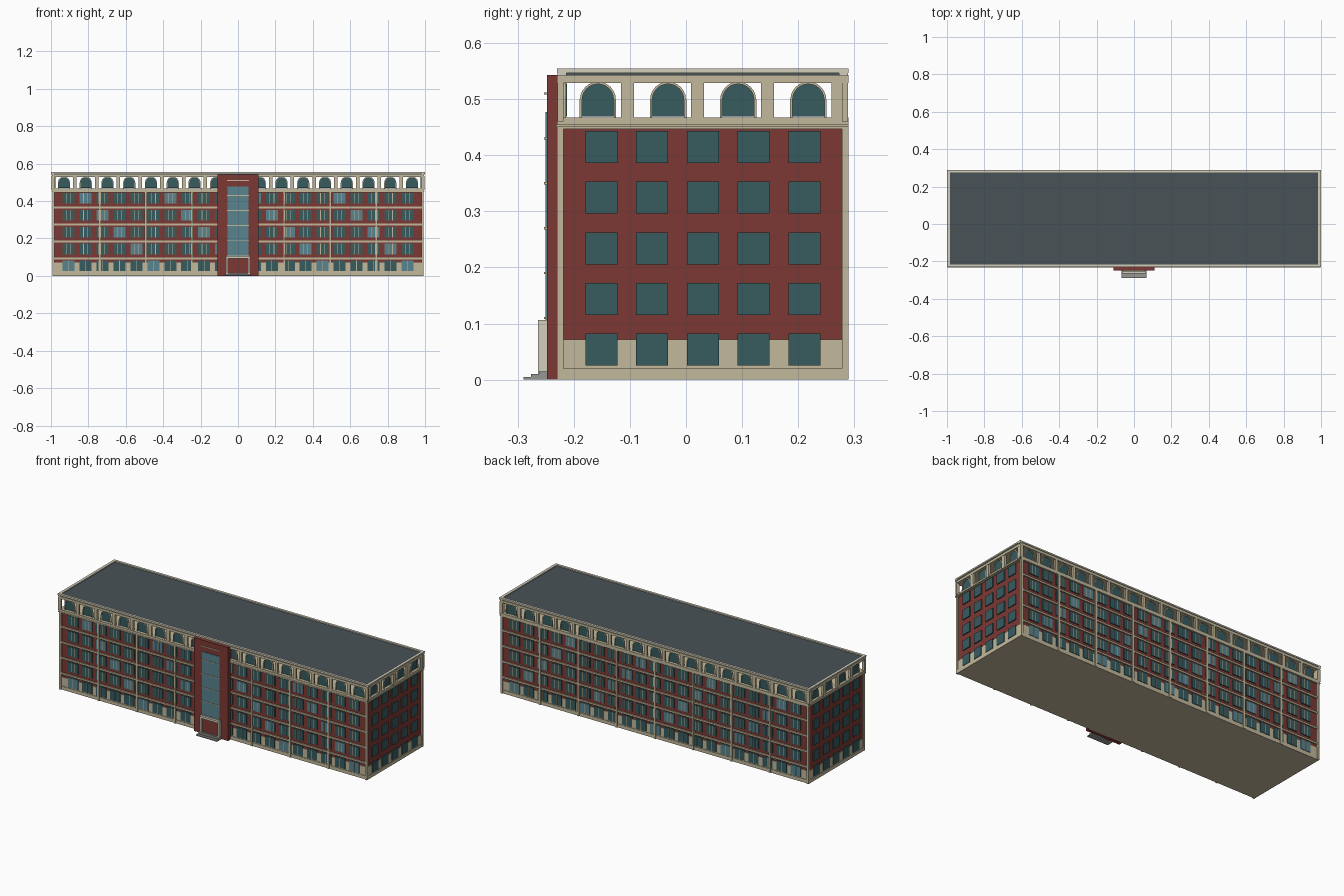
import bpy, bmesh, math
from mathutils import Matrix, Vector

if "Cube" in bpy.data.objects:
    bpy.data.objects.remove(bpy.data.objects["Cube"])


def material(name, rgb):
    m = bpy.data.materials.new(name)
    m.diffuse_color = [((c / 255 + 0.055) / 1.055) ** 2.4 for c in rgb] + [1]
    m.use_nodes = True
    m.node_tree.nodes["Principled BSDF"].inputs["Base Color"].default_value = m.diffuse_color
    return m


RED = material("brick", (124, 56, 51))
STONE = material("stone", (194, 184, 155))
PALE = material("pale_stone", (210, 205, 188))
GLASS = material("dark_glass", (55, 91, 95))
LIT = material("light_glass", (88, 132, 142))
ROOF = material("roofing", (72, 82, 86))
GREY = material("step_grey", (150, 150, 148))
parts = {}


def part(name, mat):
    if name not in parts:
        parts[name] = (bmesh.new(), mat)
    return parts[name][0]


def box(bm, x0, x1, y0, y1, z0, z1, W=Matrix()):
    c = Vector(((x0 + x1) / 2, (y0 + y1) / 2, (z0 + z1) / 2))
    bmesh.ops.create_cube(bm, size=1, matrix=W @ Matrix.Translation(c)
                          @ Matrix.Diagonal((x1 - x0, y1 - y0, z1 - z0, 1)))


def prism(bm, outline, y0, y1, W):
    face = bm.faces.new([bm.verts.new(W @ Vector((x, y0, z))) for x, z in outline])
    out = bmesh.ops.extrude_face_region(bm, geom=[face])
    move = W.to_3x3() @ Vector((0, y1 - y0, 0))
    bmesh.ops.translate(bm, vec=move, verts=[v for v in out["geom"] if isinstance(v, bmesh.types.BMVert)])


def arc(c, r, z, n=12):
    return [(c + r * math.cos(math.pi * k / n), z + r * math.sin(math.pi * k / n)) for k in range(n + 1)]


# wall frames: local x runs along the wall, local -y points outward
T = Matrix.Translation
CENTRE = T((0, 0.03, 0))
FRONT = CENTRE @ T((0, -0.25, 0))
BACK = CENTRE @ Matrix.Diagonal((1, -1, 1, 1)) @ T((0, -0.25, 0))
RIGHT = CENTRE @ T((0.985, 0, 0)) @ Matrix.Rotation(math.pi / 2, 4, "Z")
LEFT = Matrix.Diagonal((-1, 1, 1, 1)) @ RIGHT
FLOOR = 0.0903

# main volume
box(part("brick_body", RED), -0.985, 0.985, -0.22, 0.28, 0.06, 0.45)
box(part("ground_storey", STONE), -0.988, 0.988, -0.222, 0.282, 0, 0.072)
box(part("plinth", STONE), -0.991, 0.991, -0.225, 0.285, 0, 0.02)
box(part("attic_floor", STONE), -0.993, 0.993, -0.23, 0.29, 0.447, 0.467)
box(part("attic_ledge", STONE), -0.998, 0.998, -0.232, 0.29, 0.45, 0.455)
box(part("cornice", STONE), -0.995, 0.995, -0.23, 0.29, 0.529, 0.543)
box(part("roof_deck", ROOF), -0.99, 0.99, -0.226, 0.286, 0.543, 0.549)

# parapet rim around the roof
rim = part("parapet_rim", PALE)
for s in (-1, 1):
    box(rim, -1, 1, 0.03 + s * 0.253 - 0.007, 0.03 + s * 0.253 + 0.007, 0.547, 0.555)
    box(rim, s * 0.992 - 0.008, s * 0.992 + 0.008, -0.23, 0.29, 0.547, 0.555)
    for y in (-0.221, 0.281):
        box(rim, s * 0.992 - 0.008, s * 0.992 + 0.008, y - 0.008, y + 0.008, 0.541, 0.548)


def arched_window(W, c):
    prism(part("arched_glass", GLASS), [(c + 0.029, 0.469)] + arc(c, 0.029, 0.499) + [(c - 0.029, 0.469)],
          0.004, 0.008, W)
    prism(part("arch_surround", STONE), arc(c, 0.032, 0.499) + arc(c, 0.028, 0.499)[::-1], 0.0, 0.006, W)
    for s in (-1, 1):
        m = c + s * 0.0305
        box(part("arch_jambs", STONE), m - 0.002, m + 0.002, 0, 0.006, 0.466, 0.5, W)


# long facades
for W in (FRONT, BACK):
    for i in range(-10, 11):
        x = i * 0.0905
        for f in range(5):
            z = 0.025 + f * FLOOR
            lit = (i + f) % 5 == 0
            glass = part("light_windows", LIT) if lit else part("dark_windows", GLASS)
            box(glass, x - 0.032, x + 0.032, -0.005, 0.005, z, z + 0.057, W)
            for m in ([0] if f == 0 else [-0.0115, 0.0115]):
                box(part("window_mullions", STONE), x + m - 0.0015, x + m + 0.0015, -0.0065, 0, z, z + 0.057, W)
    for f in range(4):
        z = 0.094 + f * FLOOR
        box(part("belt_courses", STONE), -0.987, 0.987, -0.007, 0.002, z - 0.005, z + 0.005, W)
    for i in range(-4, 5):
        x = i * 0.2465
        box(part("pilasters", STONE), x - 0.006, x + 0.006, -0.01, 0.002, 0, 0.45, W)
    for i in range(-8, 9):
        arched_window(W, i * 0.1163)
    for i in range(18):
        x = (i - 8.5) * 0.1163
        box(part("arcade_piers", STONE), x - 0.009, x + 0.009, -0.009, 0.002, 0.46, 0.535, W)

# end facades
for W in (RIGHT, LEFT):
    for i in range(-2, 3):
        for f in range(5):
            z = 0.025 + f * FLOOR
            box(part("end_windows", GLASS), i * 0.0905 - 0.0285, i * 0.0905 + 0.0285,
                -0.006, 0.004, z, z + 0.057, W)
    for i in range(4):
        arched_window(W, -0.187 + i * 0.125)
    for i in range(5):
        y = -0.2595 + i * 0.125
        box(part("arcade_piers", STONE), max(y - 0.0115, -0.259), y + 0.0115, -0.009, 0.004, 0.46, 0.535, W)
    box(part("arcade_piers", STONE), 0.248, 0.259, -0.009, 0.004, 0.46, 0.535, W)

# entrance tower
box(part("entrance_tower", RED), -0.11, 0.11, -0.248, -0.222, 0, 0.543)
box(part("tower_glazing", LIT), -0.056, 0.056, -0.2505, -0.24, 0.1, 0.477)
bars = part("tower_bars", STONE)
for k in range(6):
    z = 0.11 + k * 0.08
    box(bars, -0.06, 0.06, -0.253, -0.245, z - 0.002, z + 0.002)

# entrance portal, door and steps
portal = part("portal_frame", PALE)
for s in (-1, 1):
    box(portal, s * 0.058 - 0.005, s * 0.058 + 0.005, -0.264, -0.246, 0, 0.105)
box(portal, -0.063, 0.063, -0.264, -0.246, 0.094, 0.106)
box(part("entrance_door", RED), -0.054, 0.054, -0.253, -0.246, 0, 0.095)
for k, y in enumerate((-0.29, -0.276, -0.262)):
    box(part("entrance_steps", GREY), -0.068, 0.068, y, -0.246, k * 0.005, k * 0.005 + 0.005)

# make objects
for name, (bm, mat) in parts.items():
    bmesh.ops.recalc_face_normals(bm, faces=bm.faces)
    me = bpy.data.meshes.new(name)
    bm.to_mesh(me)
    bm.free()
    me.materials.append(mat)
    bpy.context.collection.objects.link(bpy.data.objects.new(name, me))
